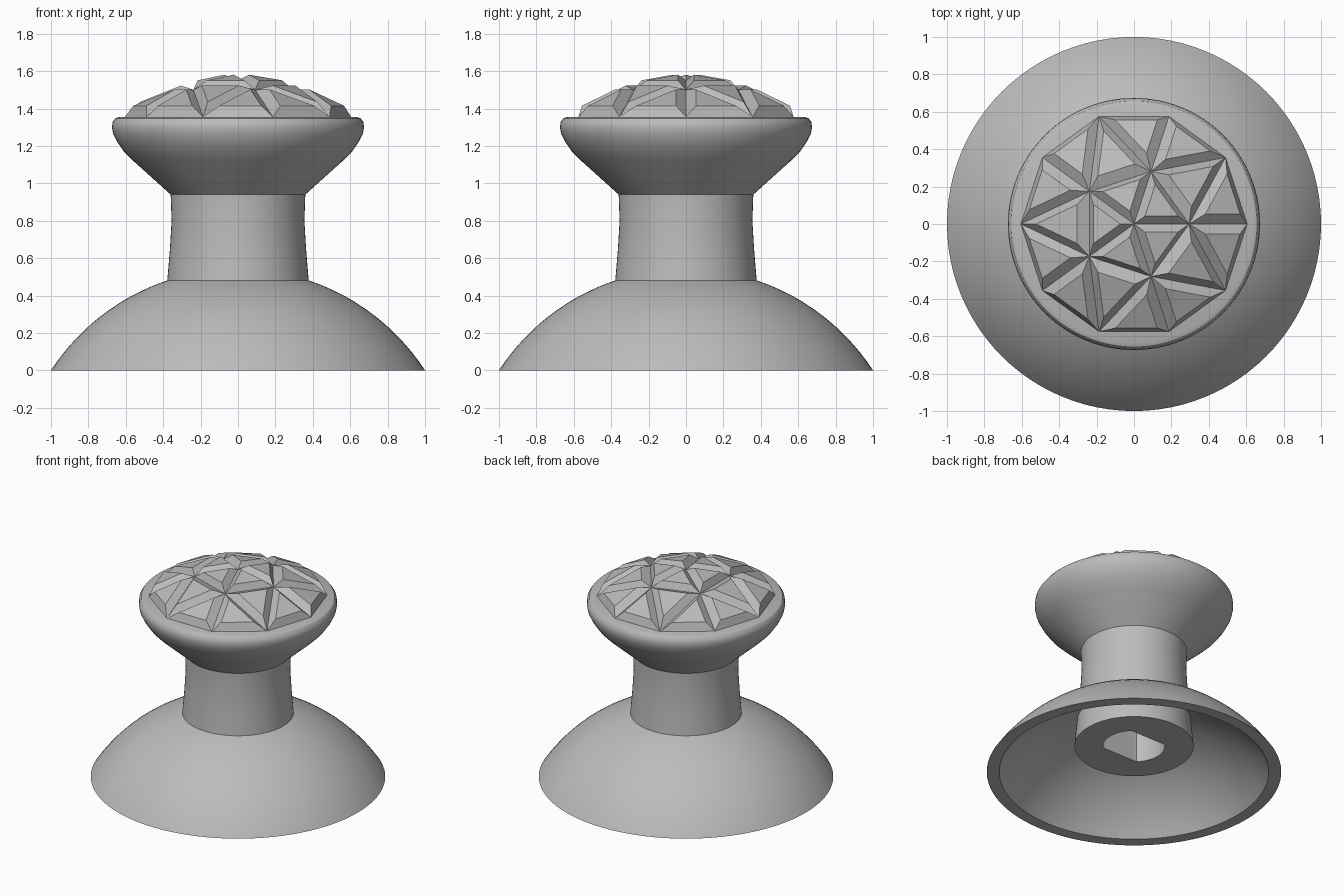
import bpy, bmesh, math
from mathutils import Vector

if "Cube" in bpy.data.objects:
    bpy.data.objects.remove(bpy.data.objects["Cube"])

grey = bpy.data.materials.new("mid_grey")
grey.use_nodes = True
grey.diffuse_color = (0.5, 0.5, 0.5, 1)
grey.node_tree.nodes["Principled BSDF"].inputs["Base Color"].default_value = (0.5, 0.5, 0.5, 1)


def finish(name, bm, smooth=True):
    bmesh.ops.recalc_face_normals(bm, faces=bm.faces)
    mesh = bpy.data.meshes.new(name)
    bm.to_mesh(mesh)
    bm.free()
    mesh.materials.append(grey)
    obj = bpy.data.objects.new(name, mesh)
    bpy.context.collection.objects.link(obj)
    bpy.ops.object.select_all(action="DESELECT")
    obj.select_set(True)
    bpy.context.view_layer.objects.active = obj
    if smooth:
        bpy.ops.object.shade_smooth_by_angle(angle=math.radians(30))
    return obj


def lathe(name, profile, closed=False, steps=96):
    """Spin (radius, height) points around the z axis."""
    bm = bmesh.new()
    verts = [bm.verts.new((r, 0, z)) for r, z in profile]
    edges = [bm.edges.new(pair) for pair in zip(verts, verts[1:])]
    if closed:
        edges.append(bm.edges.new((verts[-1], verts[0])))
    bmesh.ops.spin(bm, geom=verts + edges, cent=(0, 0, 0), axis=(0, 0, 1),
                   angle=math.tau, steps=steps, use_merge=True)
    bmesh.ops.remove_doubles(bm, verts=bm.verts, dist=0.0001)
    return finish(name, bm)


# Hollow domed skirt: two arcs about a centre below the floor
DROP = 0.651


def arc(rim, inner, count=16):
    radius = math.hypot(rim, DROP)
    a, b = math.asin(rim / radius), math.asin(inner / radius)
    angles = [a + (b - a) * i / count for i in range(count + 1)]
    return [(radius * math.sin(t), radius * math.cos(t) - DROP) for t in angles]


lathe("domed_skirt", arc(1, 0.3) + arc(0.915, 0.3)[::-1], closed=True)

# Stem with a socket that has two flat sides
stem = lathe("stem", [(0, 0.2), (0.405, 0.2), (0.378, 0.48), (0.364, 0.65),
                      (0.355, 0.8), (0.36, 0.94), (0, 0.94)])
bm = bmesh.new()
bmesh.ops.create_cone(bm, cap_ends=True, segments=48, radius1=0.21, radius2=0.21, depth=0.7)
for v in bm.verts:
    v.co.y = max(-0.15, min(0.15, v.co.y))
    v.co.z += 0.35
cutter = finish("socket_cutter", bm, smooth=False)
cutter.hide_render = True
cut = stem.modifiers.new("socket", "BOOLEAN")
cut.operation = "DIFFERENCE"
cut.object = cutter
bpy.context.view_layer.objects.active = stem
bpy.ops.object.modifier_apply(modifier=cut.name)
bpy.data.objects.remove(cutter)

# Flared head with a rounded lip
lathe("head", [(0.36, 0.94), (0.56, 1.12), (0.61, 1.17), (0.645, 1.22), (0.667, 1.265),
               (0.674, 1.3), (0.67, 1.328), (0.656, 1.347), (0.635, 1.355), (0, 1.355)])

# Faceted grip: a domed fan of triangles, each raised to a small plateau


def ring(count, radius, z):
    return [Vector((radius * math.cos(math.tau * i / count),
                    radius * math.sin(math.tau * i / count), z)) for i in range(count)]


centre, mid, outer = Vector((0, 0, 1.55)), ring(5, 0.295, 1.5), ring(10, 0.605, 1.355)
triangles = []
for k in range(5):
    p, q = mid[k], mid[(k + 1) % 5]
    a, b, c = outer[2 * k], outer[2 * k + 1], outer[(2 * k + 2) % 10]
    triangles += [(centre, p, q), (p, b, q), (p, a, b), (q, b, c)]

INSET, RAISE = 0.4, 0.045
bm = bmesh.new()
for tri in triangles:
    normal = (tri[1] - tri[0]).cross(tri[2] - tri[0]).normalized()
    middle = sum(tri, Vector()) / 3
    low = [bm.verts.new(p) for p in tri]
    high = [bm.verts.new(p.lerp(middle, INSET) + normal * RAISE) for p in tri]
    bm.faces.new(high)
    for i in range(3):
        j = (i + 1) % 3
        bm.faces.new((low[i], low[j], high[j], high[i]))
bmesh.ops.remove_doubles(bm, verts=bm.verts, dist=0.0001)
finish("faceted_grip", bm, smooth=False)
